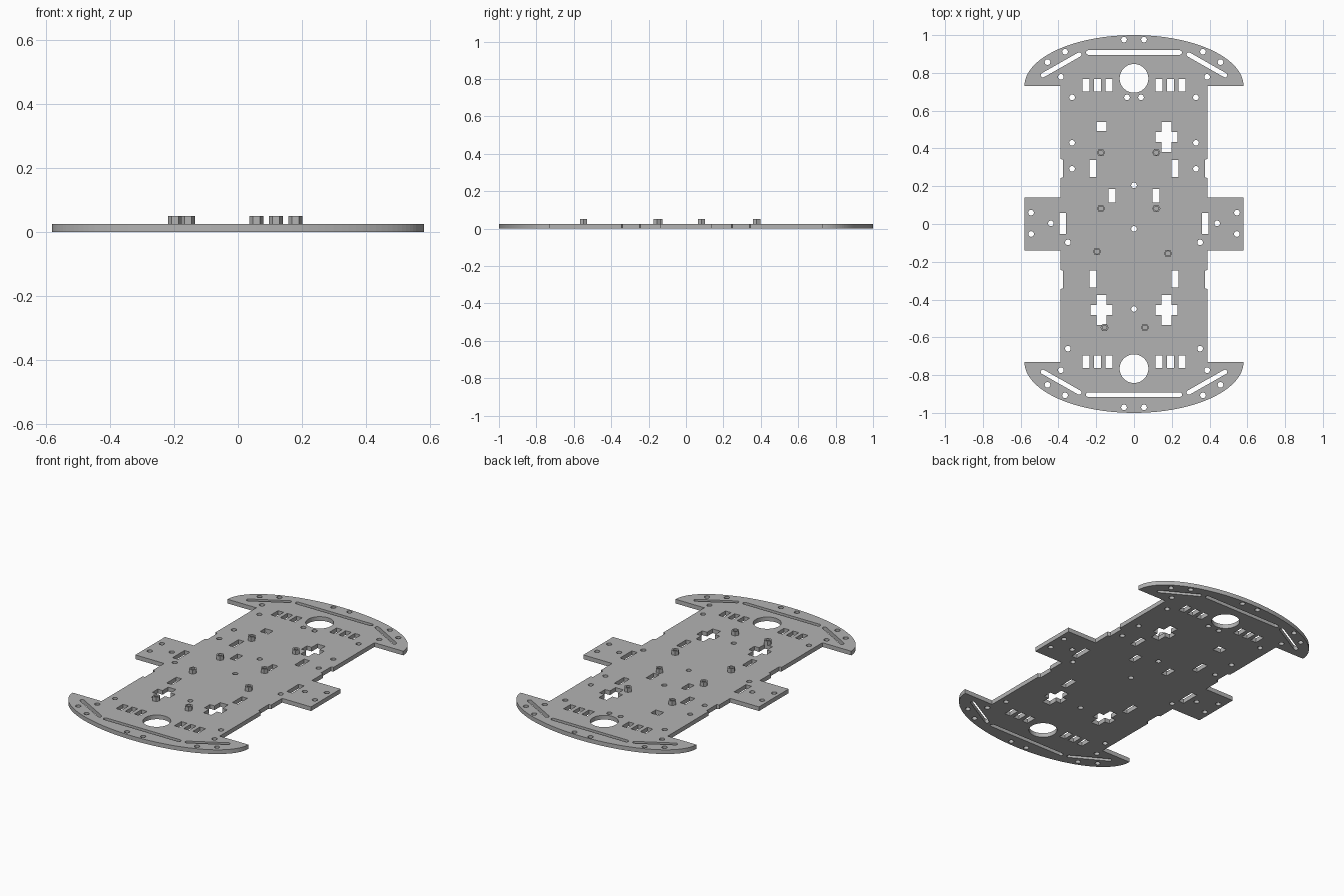
import bpy
import bmesh
from math import sin, cos, pi, atan2
from mathutils import Vector

if "Cube" in bpy.data.objects:
    bpy.data.objects.remove(bpy.data.objects["Cube"])

THICK = 0.025
SHIFT = 0.005   # slight offset between the two ends

grey = bpy.data.materials.new("plain grey")
grey.use_nodes = True
GREY = (0.45, 0.45, 0.45, 1)
grey.diffuse_color = GREY
grey.node_tree.nodes["Principled BSDF"].inputs["Base Color"].default_value = GREY


def ring(x, y, r, n=20):
    return [(x + r * cos(2 * pi * i / n), y + r * sin(2 * pi * i / n)) for i in range(n)]


def rect(x, y, w, h):
    return [(x + sx * w / 2, y + sy * h / 2) for sx, sy in ((-1, -1), (1, -1), (1, 1), (-1, 1))]


def cross(x, y, w, h, arm):
    a, w, h = arm / 2, w / 2, h / 2
    quarter = [(w, a), (a, a), (a, h)]
    pts = quarter + [(-px, py) for px, py in reversed(quarter)]
    pts += [(-px, -py) for px, py in pts]
    return [(x + px, y + py) for px, py in pts]


def slot(p, q, r, n=8):
    """Long hole with round ends from p to q."""
    a = atan2(q[1] - p[1], q[0] - p[0])
    pts = []
    for (cx, cy), start in ((p, a + pi / 2), (q, a - pi / 2)):
        pts += [(cx + r * cos(start + pi * i / n), cy + r * sin(start + pi * i / n))
                for i in range(n + 1)]
    return pts


def slab(name, loops, z0, z1):
    """Filled outline with holes, extruded from z0 to z1."""
    curve = bpy.data.curves.new(name, 'CURVE')
    curve.dimensions = '2D'
    curve.fill_mode = 'BOTH'
    curve.extrude = (z1 - z0) / 2
    for loop in loops:
        sp = curve.splines.new('POLY')
        sp.points.add(len(loop) - 1)
        for point, (x, y) in zip(sp.points, loop):
            point.co = (x, y, 0, 1)
        sp.use_cyclic_u = True
    temp = bpy.data.objects.new(name + " outline", curve)
    bpy.context.scene.collection.objects.link(temp)
    deps = bpy.context.evaluated_depsgraph_get()
    mesh = bpy.data.meshes.new_from_object(temp.evaluated_get(deps))
    bpy.data.objects.remove(temp)
    bm = bmesh.new()
    bm.from_mesh(mesh)
    bmesh.ops.remove_doubles(bm, verts=bm.verts, dist=1e-5)
    bmesh.ops.recalc_face_normals(bm, faces=bm.faces)
    bmesh.ops.translate(bm, verts=bm.verts, vec=Vector((0, 0, (z0 + z1) / 2)))
    for f in bm.faces:
        f.smooth = False
    bm.to_mesh(mesh)
    bm.free()
    mesh.name = name
    mesh.materials.clear()
    mesh.materials.append(grey)
    obj = bpy.data.objects.new(name, mesh)
    bpy.context.scene.collection.objects.link(obj)
    return obj


# Plate outline: right side from bottom to top, then mirrored
END, HALF, BODY, NOTCH = 0.73, 0.58, 0.39, 0.375
arc = [(HALF * cos(pi / 2 * i / 32), END + (1 - END) * sin(pi / 2 * i / 32)) for i in range(33)]
side = [(BODY, 0.14), (BODY, 0.243), (NOTCH, 0.248), (NOTCH, 0.34), (BODY, 0.345), (BODY, END)]
upper = [(HALF, 0.14)] + side + arc
right = [(x, -y) for x, y in reversed(upper)] + upper
outline = right + [(-x, y) for x, y in reversed(right) if x > 1e-4]
# drop the doubled tip point
outline = [p for i, p in enumerate(outline) if p != outline[i - 1]]

holes = []

# Cut-outs shared by both ends
for s in (1, -1):
    def ey(y):
        return y if s > 0 else SHIFT - y
    holes.append(ring(0, ey(0.771), 0.076, 48))
    holes.append(slot((-0.243, ey(0.908)), (0.243, ey(0.908)), 0.012))
    for m in (1, -1):
        holes.append(slot((m * 0.482, ey(0.788)), (m * 0.29, ey(0.897)), 0.012))
        for x in (0.132, 0.193, 0.254):
            holes.append(rect(m * x, ey(0.734), 0.037, 0.066))
        for x, y in ((0.053, 0.976), (0.365, 0.912), (0.458, 0.857), (0.387, 0.779)):
            holes.append(ring(m * x, ey(y), 0.015))

# Mirrored screw holes and rectangular windows along the body
for m in (1, -1):
    for x, y in ((0.328, 0.67), (0.037, 0.67), (0.328, 0.43), (0.328, 0.292), (0.545, 0.06),
                 (0.545, -0.053), (0.44, 0.003), (0.35, -0.097), (0.35, -0.66)):
        holes.append(ring(m * x, y, 0.015))
    for x, y, h in ((0.217, 0.295, 0.09), (0.116, 0.15, 0.072), (0.377, 0.003, 0.112),
                    (0.217, -0.292, 0.09)):
        holes.append(rect(m * x, y, 0.036, h))

# Centre line holes, crosses and the single square window
for y in (0.205, -0.026, -0.45):
    holes.append(ring(0, y, 0.015))
for x, y in ((0.172, 0.461), (0.172, -0.455), (-0.172, -0.455)):
    holes.append(cross(x, y, 0.115, 0.158, 0.052))
holes.append(rect(-0.172, 0.516, 0.054, 0.047))

slab("chassis_plate", [outline] + holes, 0, THICK)

# Hexagonal standoffs on the top face
spots = ((-0.175, 0.378), (0.118, 0.378), (-0.175, 0.082), (0.118, 0.082),
         (-0.196, -0.146), (0.18, -0.156), (-0.156, -0.548), (0.058, -0.548))
for i, (x, y) in enumerate(spots):
    slab(f"standoff_{i + 1}", [ring(x, y, 0.022, 6), ring(x, y, 0.012, 16)], THICK, 0.05)
